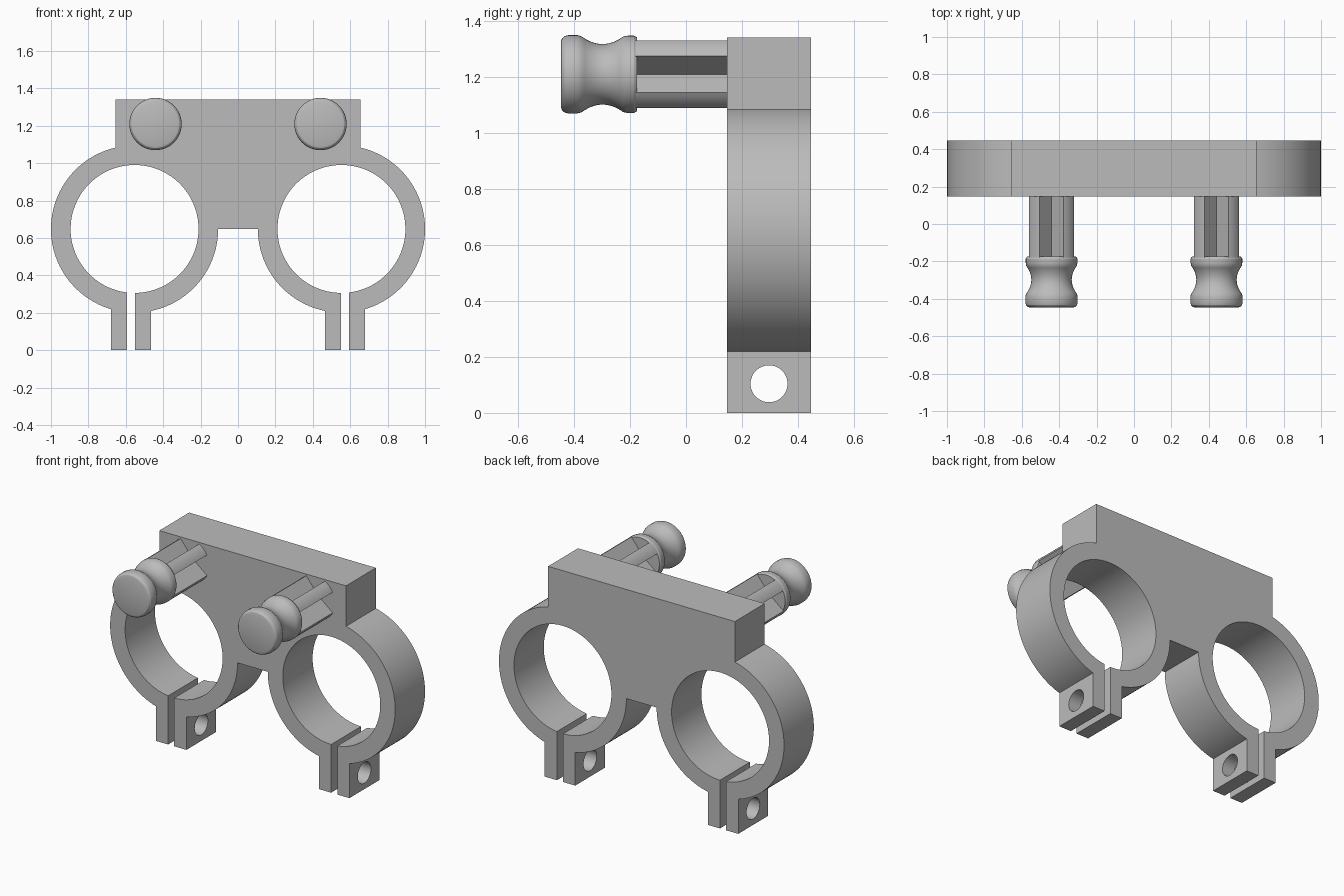
import bpy, bmesh
from math import sin, cos, acos, asin, pi, radians
from mathutils import Vector

if "Cube" in bpy.data.objects:
    bpy.data.objects.remove(bpy.data.objects["Cube"], do_unlink=True)

grey = bpy.data.materials.new("plain grey")
grey.use_nodes = True
colour = (0.5, 0.5, 0.5, 1)
grey.diffuse_color = colour
grey.node_tree.nodes["Principled BSDF"].inputs["Base Color"].default_value = colour


def finish(bm, name, location=(0, 0, 0)):
    bmesh.ops.remove_doubles(bm, verts=bm.verts, dist=1e-5)
    bmesh.ops.recalc_face_normals(bm, faces=bm.faces)
    mesh = bpy.data.meshes.new(name)
    bm.to_mesh(mesh)
    bm.free()
    mesh.materials.append(grey)
    obj = bpy.data.objects.new(name, mesh)
    obj.location = location
    bpy.context.collection.objects.link(obj)
    return obj


def smooth(obj):
    bpy.ops.object.select_all(action='DESELECT')
    obj.select_set(True)
    bpy.context.view_layer.objects.active = obj
    bpy.ops.object.shade_smooth_by_angle(angle=radians(25))


def extrude_outline(points, y0, y1, name, location=(0, 0, 0)):
    """Prism along y from an outline in x and z."""
    bm = bmesh.new()
    face = bm.faces.new([bm.verts.new((x, y0, z)) for x, z in points])
    moved = bmesh.ops.extrude_face_region(bm, geom=[face], use_keep_orig=True)
    verts = [g for g in moved["geom"] if isinstance(g, bmesh.types.BMVert)]
    bmesh.ops.translate(bm, verts=verts, vec=(0, y1 - y0, 0))
    return finish(bm, name, location)


def arc(cx, cz, r, a0, a1, n):
    angles = [a0 + (a1 - a0) * i / n for i in range(n + 1)]
    return [(cx + r * cos(a), cz + r * sin(a)) for a in angles]


# Bracket: plate, two split rings and clamp tabs as one mirrored outline
FRONT, BACK, TOP = 0.147, 0.446, 1.34
CX, CZ, OUTER, INNER = 0.553, 0.648, 0.447, 0.342
TAB, TAB_HALF, SLOT_HALF, PLATE = 0.572, 0.107, 0.0215, 0.655


def angle_at(x, r):
    return acos((x - CX) / r)


tab_in, tab_out = TAB - TAB_HALF, TAB + TAB_HALF
slot_in, slot_out = TAB - SLOT_HALF, TAB + SLOT_HALF
half = arc(CX, CZ, OUTER, pi, 2 * pi - angle_at(tab_in, OUTER), 24)
half += [(tab_in, 0), (slot_in, 0)]
half += arc(CX, CZ, INNER, 2 * pi - angle_at(slot_in, INNER),
            -angle_at(slot_out, INNER), 80)
half += [(slot_out, 0), (tab_out, 0)]
half += arc(CX, CZ, OUTER, -angle_at(tab_out, OUTER), angle_at(PLATE, OUTER), 48)
half += [(PLATE, TOP)]
outline = half + [(-x, z) for x, z in reversed(half)]
bracket = extrude_outline(outline, FRONT, BACK, "clamp_bracket")

# Bolt holes through the clamp tabs
bm = bmesh.new()
bmesh.ops.create_cone(bm, cap_ends=True, segments=48, radius1=0.066,
                      radius2=0.066, depth=3)
for v in bm.verts:
    v.co = Vector((v.co.z, v.co.x + (FRONT + BACK) / 2, v.co.y + 0.104))
cutter = finish(bm, "bolt_hole_cutter")
cutter.hide_render = True
cutter.hide_set(True)
cut = bracket.modifiers.new("bolt holes", 'BOOLEAN')
cut.operation = 'DIFFERENCE'
cut.solver = 'EXACT'
cut.object = cutter
bpy.context.view_layer.objects.active = bracket
bpy.ops.object.modifier_apply(modifier=cut.name)
bpy.data.objects.remove(cutter, do_unlink=True)
smooth(bracket)

# Pegs: waisted round head on a shaft with four V grooves
SHAFT, GROOVE_HALF, GROOVE_FLOOR, NECK = 0.137, 0.065, 0.04, -0.175
edge = asin(GROOVE_HALF / SHAFT)
star = []
for k in range(4):
    a = k * pi / 2
    star.append((GROOVE_FLOOR * cos(a), GROOVE_FLOOR * sin(a)))
    star += arc(0, 0, SHAFT, a + edge, a + pi / 2 - edge, 6)

head = [(0, -0.447), (0.115, -0.447), (0.128, -0.443), (0.136, -0.434),
        (0.14, -0.42), (0.14, -0.388), (0.135, -0.372)]
# waist curve
waist = [(0.108 + 0.027 * abs(t / 8) ** 2, -0.298 + 0.074 * t / 8)
         for t in range(-7, 9)]
head += waist + [(0.138, -0.208), (0.138, -0.186), (0.132, NECK), (0, NECK)]

for side, x in (("left", 0.441), ("right", -0.441)):
    place = (x, 0, 1.209)
    smooth(extrude_outline(star, NECK - 0.005, FRONT + 0.01, side + "_peg_shaft", place))
    bm = bmesh.new()
    ring = [bm.verts.new((r, y, 0)) for r, y in head]
    edges = [bm.edges.new(pair) for pair in zip(ring, ring[1:])]
    bmesh.ops.spin(bm, geom=ring + edges, cent=(0, 0, 0), axis=(0, 1, 0),
                   angle=2 * pi, steps=48)
    smooth(finish(bm, side + "_peg_head", place))
